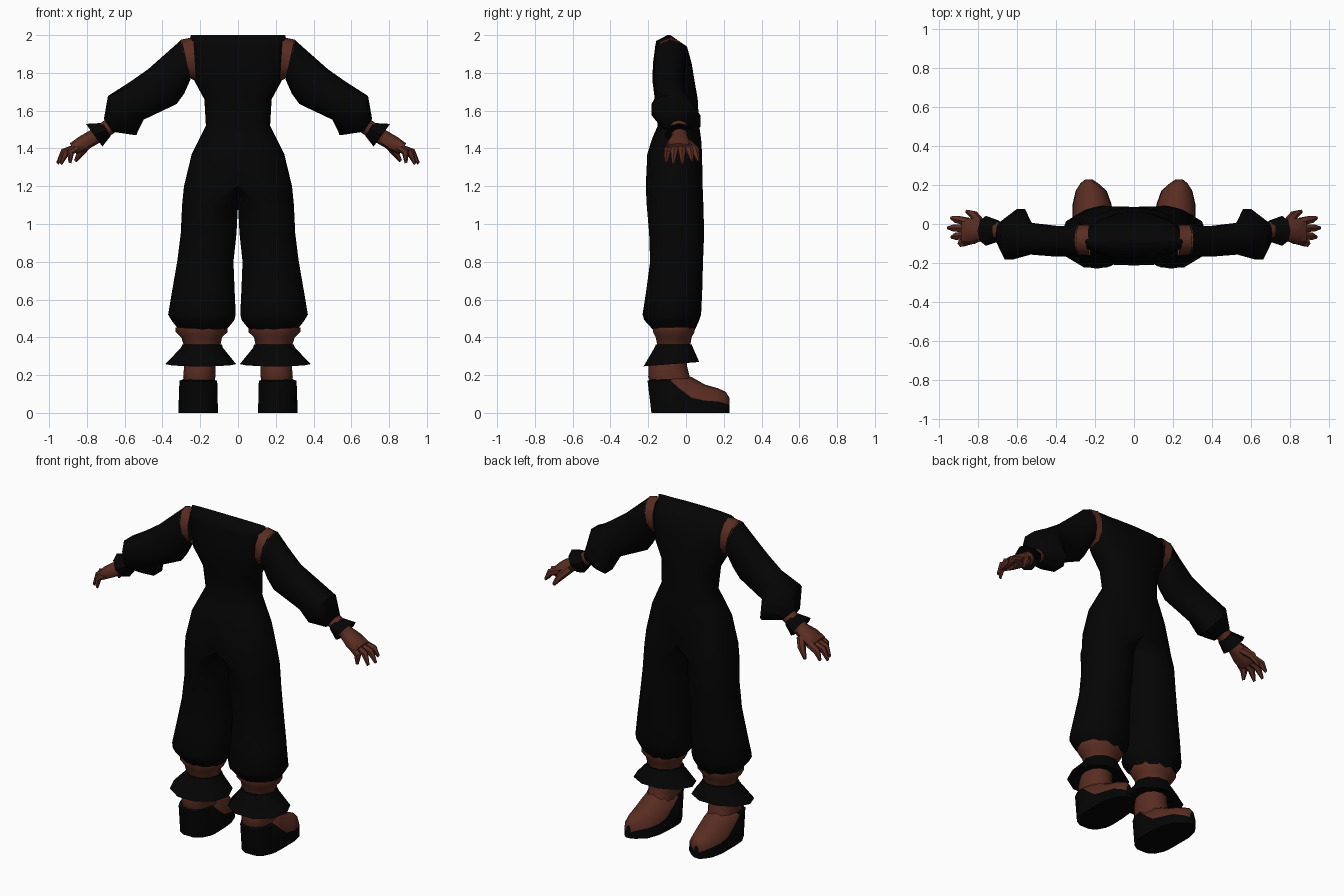
import bpy, bmesh, math
from mathutils import Vector

if "Cube" in bpy.data.objects:
    bpy.data.objects.remove(bpy.data.objects["Cube"])


def material(name, rgb):
    m = bpy.data.materials.new(name)
    m.diffuse_color = (*rgb, 1)
    m.use_nodes = True
    m.node_tree.nodes["Principled BSDF"].inputs["Base Color"].default_value = m.diffuse_color
    return m


BLACK = material("black cloth", (0.0012, 0.0012, 0.0012))
BROWN = material("brown skin", (0.1, 0.026, 0.0155))


def ring(c, u, v, n=12, e=2.3):
    """Rounded cross-section around c with half axes u and v."""
    c, u, v = Vector(c), Vector(u), Vector(v)
    pts = []
    for i in range(n):
        a = 2 * math.pi * i / n
        p, q = math.cos(a), math.sin(a)
        pts.append(c + u * math.copysign(abs(p) ** (2 / e), p)
                   + v * math.copysign(abs(q) ** (2 / e), q))
    return pts


def flat(z, x0, x1, y0, y1, n=12, e=2.3, tilt=0):
    """Level section; tilt raises its +y side."""
    return ring(((x0 + x1) / 2, (y0 + y1) / 2, z), ((x1 - x0) / 2, 0, 0),
                (0, (y1 - y0) / 2, tilt), n, e)


def half(z, w, y0, y1, e):
    """Level section around the centre line with its -x side flattened to x = 0."""
    pts = flat(z, -w, w, y0, y1, 16, e)
    for p in pts:
        p.x = p.x if p.x > 1e-4 else 0
    return pts


def limb(top, bot, y0, y1, n=10, e=2.0, skew=0):
    """Slanted arm section from its upper and lower (x, z) points."""
    c = ((top[0] + bot[0]) / 2, (y0 + y1) / 2, (top[1] + bot[1]) / 2)
    return ring(c, ((top[0] - bot[0]) / 2, 0, (top[1] - bot[1]) / 2),
                (-skew, (y1 - y0) / 2, -skew), n, e)


def loft(name, rings, mats, rule=None, angle=50, caps=(True, True)):
    """Skin the rings, drop walls lying on the mirror plane, mirror in x."""
    bm = bmesh.new()
    loops = [[bm.verts.new(p) for p in r] for r in rings]
    n = len(loops[0])
    for a, b in zip(loops, loops[1:]):
        for i in range(n):
            j = (i + 1) % n
            f = bm.faces.new((a[i], a[j], b[j], b[i]))
            if rule:
                f.material_index = rule(i)
    ends = [bm.faces.new(loops[0]), bm.faces.new(loops[-1])]
    bmesh.ops.recalc_face_normals(bm, faces=bm.faces)
    drop = [f for f, keep in zip(ends, caps) if not keep]
    drop += [f for f in bm.faces if all(abs(v.co.x) < 1e-4 for v in f.verts)]
    bmesh.ops.delete(bm, geom=drop, context='FACES')
    me = bpy.data.meshes.new(name)
    bm.to_mesh(me)
    bm.free()
    for m in mats:
        me.materials.append(m)
    ob = bpy.data.objects.new(name, me)
    bpy.context.collection.objects.link(ob)
    bpy.ops.object.select_all(action='DESELECT')
    ob.select_set(True)
    bpy.context.view_layer.objects.active = ob
    bpy.ops.object.shade_smooth_by_angle(angle=math.radians(angle))
    ob.modifiers.new("mirror", 'MIRROR')
    return ob


# One-piece suit: bodice (z, half width, back y, front y, squareness) ...
body = [(2.0, .25, -.098, -.082, 3), (1.97, .252, -.157, -.04, 3), (1.94, .252, -.163, .005, 3),
        (1.85, .243, -.175, .03, 3), (1.76, .232, -.178, .045, 2.8), (1.66, .178, -.165, .062, 2.5),
        (1.52, .17, -.15, .07, 2.4), (1.45, .205, -.18, .08, 2.3), (1.37, .245, -.205, .085, 2.3),
        (1.2, .286, -.213, .088, 2.4)]
# ... and wide trouser legs (z, inner x, outer x, back y, front y)
legs = [(1.1, .0, .296, -.208, .092), (.95, .008, .303, -.195, .096),
        (.8, .024, .322, -.19, .09), (.65, .018, .348, -.21, .086),
        (.52, .012, .37, -.23, .08), (.49, .02, .352, -.22, .07), (.435, .065, .31, -.17, .045)]
loft("jumpsuit", [half(*b) for b in body] + [flat(*r, 16, 2.0) for r in legs],
     [BLACK], angle=65, caps=(True, False))

# Lower leg, with a flared band under the hem
loft("knee_band", [flat(.452, .055, .33, -.18, .05, 10, 2), flat(.428, .055, .33, -.18, .05, 10, 2),
                   flat(.4, .085, .3, -.165, .035, 10, 2),
                   flat(.35, .095, .285, -.155, .025, 10, 2)], [BROWN], caps=(True, False))
loft("lower_leg", [flat(.31, .115, .28, -.17, .005), flat(.25, .12, .285, -.198, .005),
                   flat(.19, .12, .29, -.2, .02), flat(.13, .13, .285, -.175, .04)],
     [BROWN], caps=(False, False))

# Ankle ruffle, tucked in underneath
loft("ankle_ruffle", [flat(.362, .085, .295, -.165, .035, 10, 2), flat(.345, .08, .302, -.172, .042, 10, 2),
                      flat(.258, .01, .385, -.232, .078, 10, 2, .012),
                      flat(.29, .11, .29, -.19, .02, 10, 2)], [BLACK])


# Shoe: black sole and sides, open brown instep
def shoe_section(y, x0, x1, b, t):
    c, w = (x0 + x1) / 2, (x1 - x0) / 2
    heel = .02 if y < -.1 else 0
    return [Vector((c + k * w, y + (heel if z == 0 else 0), z)) for k, z in
            ((-1, 0), (1, 0), (.96, b), (.62, b + (t - b) * .75), (0, t),
             (-.62, b + (t - b) * .75), (-.96, b))]


shoe = [(-.203, .175, .245, .165, .17), (-.18, .138, .283, .17, .178),
        (-.13, .112, .308, .172, .18), (-.08, .106, .314, .17, .185), (-.03, .106, .316, .125, .205),
        (.03, .108, .316, .08, .19), (.1, .115, .316, .065, .15),
        (.17, .14, .3, .06, .13), (.21, .185, .275, .05, .112), (.23, .215, .25, .04, .08)]
ob = loft("shoe", [shoe_section(*s) for s in shoe], [BLACK, BROWN],
          rule=lambda i: 1 if 2 <= i <= 5 else 0)
for f in ob.data.polygons:          # black heel counter and toe tip
    if f.center.y < -.1 or f.center.y > .225:
        f.material_index = 0

# Bare shoulder strip between bodice and sleeve
loft("shoulder", [limb((.235, 1.99), (.22, 1.755), -.165, .0),
                  limb((.305, 1.975), (.262, 1.775), -.164, -.002)], [BROWN], caps=(False, False))

# Puffed sleeve, its fullest section skewed
loft("sleeve", [limb((.297, 1.978), (.252, 1.765), -.168, .003),
                limb((.385, 1.9), (.285, 1.69), -.17, -.005),
                limb((.475, 1.82), (.325, 1.635), -.17, -.008),
                limb((.575, 1.75), (.5, 1.552), -.16, .01),
                limb((.685, 1.68), (.54, 1.47), -.19, .085, 10, 1.85, .033),
                limb((.71, 1.555), (.665, 1.488), -.125, .01)], [BLACK], caps=(False, True))

# Wrist and flared cuff
loft("wrist", [limb((.69, 1.56), (.65, 1.485), -.085, .012),
               limb((.8, 1.485), (.75, 1.42), -.075, .01)], [BROWN], caps=(False, False))
loft("cuff", [limb((.715, 1.535), (.675, 1.465), -.09, .018, 8),
              limb((.805, 1.53), (.718, 1.41), -.112, .042, 8, 1.9),
              limb((.765, 1.5), (.725, 1.44), -.08, .012, 8)], [BLACK])

# Palm
loft("palm", [limb((.79, 1.492), (.742, 1.425), -.078, .012, 8),
              limb((.842, 1.462), (.8, 1.392), -.103, .028, 8, 2.4),
              limb((.89, 1.427), (.855, 1.368), -.108, .028, 8, 2.6)], [BROWN])


def finger(name, pts, r):
    """Tapered bent digit through three points."""
    p = [Vector(q) for q in pts]
    d = (p[2] - p[0]).normalized()
    v = d.cross(Vector((.6, 0, .8))).normalized()
    u = v.cross(d)
    loft(name, [ring(q, u * r * s, v * r * s, 6, 2)
                for q, s in zip(p, (1.1, 1, .4))], [BROWN], caps=(False, True))


# Fingers curl downward; the thumb sits on the +y side
for k, (y, dy, x, z) in enumerate([(.012, .02, .94, 1.335), (-.022, .002, .957, 1.32),
                                   (-.056, -.012, .938, 1.318), (-.088, -.018, .89, 1.325)]):
    finger("finger_%d" % (k + 1), [(.855, y, 1.402), ((.87 + x) / 2 + .008, y + dy * .6, 1.38),
                                   (x, y + dy, z)], .021)
finger("thumb", [(.79, .005, 1.43), (.825, .048, 1.39), (.86, .066, 1.335)], .023)
